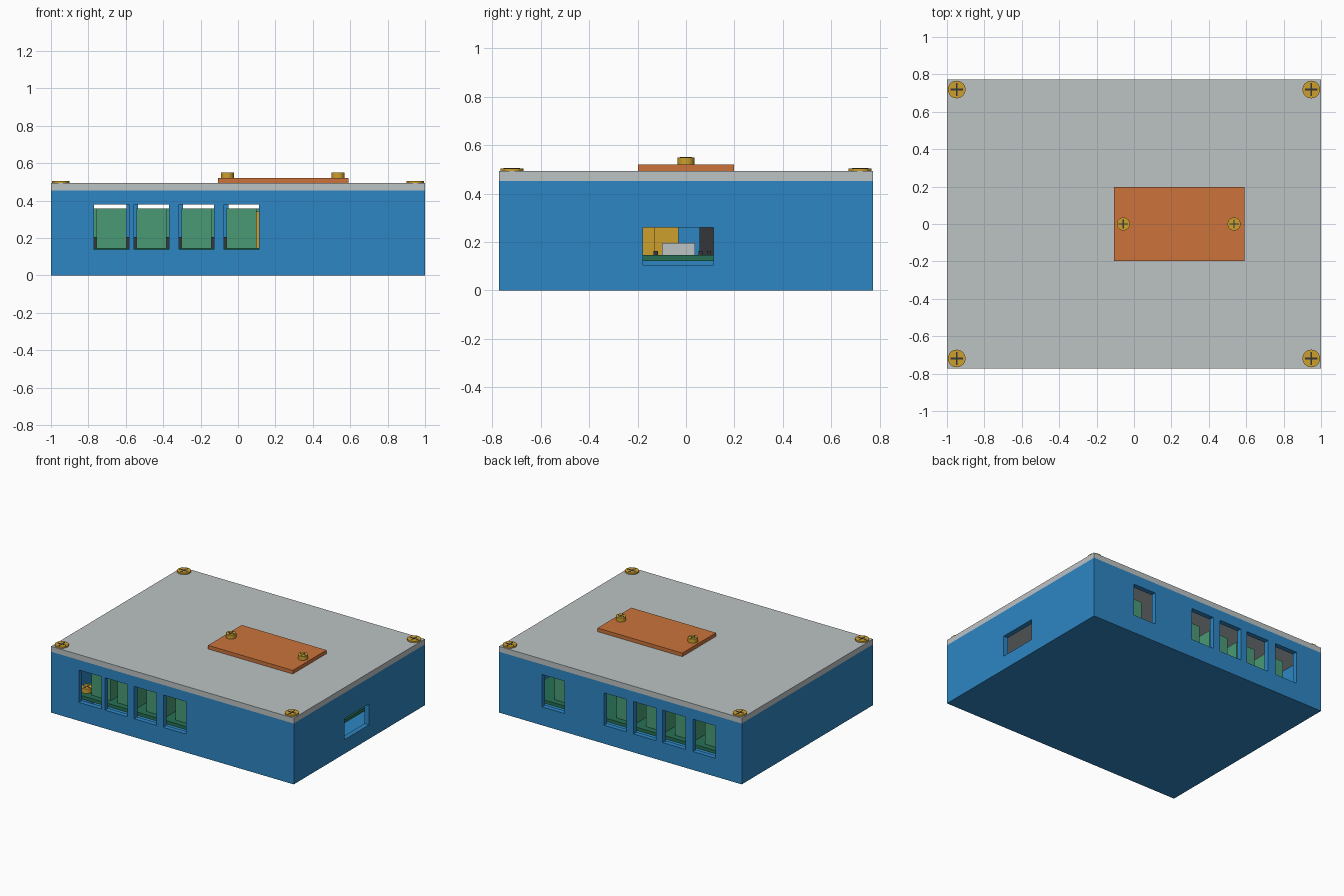
import bpy, bmesh, math
from mathutils import Matrix, Vector

cube = bpy.data.objects.get("Cube")
if cube:
    bpy.data.objects.remove(cube, do_unlink=True)


def material(name, rgb):
    linear = [(c / 255 / 12.92) if c < 11 else ((c / 255 + 0.055) / 1.055) ** 2.4 for c in rgb]
    m = bpy.data.materials.new(name)
    m.use_nodes = True
    m.diffuse_color = (*linear, 1)
    m.node_tree.nodes["Principled BSDF"].inputs["Base Color"].default_value = (*linear, 1)
    return m


BLUE = material("case blue", (46, 134, 196))
GREY = material("lid grey", (188, 194, 196))
ORANGE = material("plate orange", (204, 116, 60))
GOLD = material("brass gold", (205, 160, 45))
GREEN = material("terminal green", (74, 154, 117))
BOARD = material("board green", (38, 112, 84))
BLACK = material("component black", (52, 54, 58))


def add_box(bm, x, y, z):
    size = Vector((x[1] - x[0], y[1] - y[0], z[1] - z[0]))
    mid = Vector((sum(x) / 2, sum(y) / 2, sum(z) / 2))
    bmesh.ops.create_cube(bm, size=1, matrix=Matrix.Translation(mid) @ Matrix.Diagonal((*size, 1)))


def finish(name, bm, mat):
    mesh = bpy.data.meshes.new(name)
    bm.to_mesh(mesh)
    bm.free()
    mesh.materials.append(mat)
    obj = bpy.data.objects.new(name, mesh)
    bpy.context.collection.objects.link(obj)
    return obj


def box(name, x, y, z, mat):
    bm = bmesh.new()
    add_box(bm, x, y, z)
    return finish(name, bm, mat)


def cylinder(name, x, y, z, radius, mat, sides=32):
    bm = bmesh.new()
    bmesh.ops.create_cone(bm, cap_ends=True, segments=sides, radius1=radius, radius2=radius,
                          depth=z[1] - z[0],
                          matrix=Matrix.Translation((x, y, sum(z) / 2)))
    for f in bm.faces:
        f.smooth = abs(f.normal.z) < 0.5
    for e in bm.edges:
        e.smooth = len({f.smooth for f in e.link_faces}) == 1
    return finish(name, bm, mat)


def cut(obj, cutter):
    mod = obj.modifiers.new("cut", "BOOLEAN")
    mod.operation = "DIFFERENCE"
    mod.solver = "EXACT"
    mod.object = cutter
    evaluated = obj.evaluated_get(bpy.context.evaluated_depsgraph_get())
    mesh = bpy.data.meshes.new_from_object(evaluated)
    obj.modifiers.clear()
    obj.data = mesh
    bpy.data.objects.remove(cutter, do_unlink=True)


def screw(name, x, y, z, radius):
    cylinder(name + "_head", x, y, z, radius, GOLD)
    # Crossed driver slots as thin plates
    bm = bmesh.new()
    long, thin = radius * 0.72, radius * 0.1
    for a, b in ((long, thin), (thin, long)):
        add_box(bm, (x - a, x + a), (y - b, y + b), (z[1] - 0.002, z[1] + 0.001))
    finish(name + "_slot", bm, BLACK)


# Case: hollow tray with terminal windows and a connector window
W, D, H, LID, T = 1.0, 0.772, 0.453, 0.493, 0.037
FRONT = (-0.677, -0.463, -0.222, 0.018)
BACK = (-0.69, -0.442, -0.202, 0.042, 0.553)
case = box("case", (-W, W), (-D, D), (0, H), BLUE)
cut(case, box("cavity_cutter", (T - W, W - T), (T - D, D - T), (T, H + 0.1), BLUE))
for centres, side in ((FRONT, -1), (BACK, 1)):
    for c in centres:
        y = sorted((side * (D - T - 0.02), side * (D + 0.05)))
        cut(case, box("window_cutter", (c - 0.093, c + 0.093), y, (0.137, 0.378), BLUE))
cut(case, box("connector_cutter", (W - T - 0.02, W + 0.05), (-0.177, 0.113), (0.105, 0.261), BLUE))

# Lid, raised plate and their screws
box("lid", (-W, W), (-D, D), (H, LID), GREY)
box("raised_plate", (-0.108, 0.59), (-0.198, 0.198), (LID, 0.52), ORANGE)
for x in (-0.057, 0.535):
    screw("plate_screw", x, 0, (0.52, 0.55), 0.035)
for x in (-0.948, 0.948):
    for y in (-0.719, 0.719):
        screw("lid_screw", x, y, (LID, 0.504), 0.047)
        cylinder("corner_post", x * 0.975, y * 0.965, (T, H), 0.04, BLUE)

# Circuit board on standoffs with mounting screws
TOP = 0.147
box("circuit_board", (-0.88, 0.87), (-0.69, 0.69), (0.122, TOP), BOARD)
for x in (-0.82, 0.8):
    for y in (-0.61, 0.61):
        cylinder("standoff", x, y, (T, 0.122), 0.045, BLUE)
        screw("board_screw", x, y, (TOP, 0.18), 0.04)

# Terminal blocks behind each window
for centres, side, name in ((FRONT, -1, "front_terminal"), (BACK, 1, "back_terminal")):
    for c in centres:
        y = sorted((side * 0.645, side * 0.45))
        box(name, (c - 0.08, c + 0.08), y, (TOP, 0.357), GREEN)

# Components on the board
box("side_connector", (0.70, 0.86), (-0.10, 0.037), (TOP, 0.195), GREY)
box("brass_block", (0.25, 0.5), (-0.30, -0.13), (TOP, 0.34), GOLD)
box("brass_block_inner", (0.0, 0.22), (-0.16, -0.03), (TOP, 0.34), GOLD)
box("black_module", (0.3, 0.6), (0.055, 0.25), (TOP, 0.32), BLACK)
box("pin_header", (-0.79, 0.1), (0.2, 0.26), (TOP, 0.205), BLACK)
for y in (-0.125, 0.06, 0.095):
    box("small_chip", (0.72, 0.76), (y - 0.009, y + 0.009), (TOP, 0.163), BLACK)
